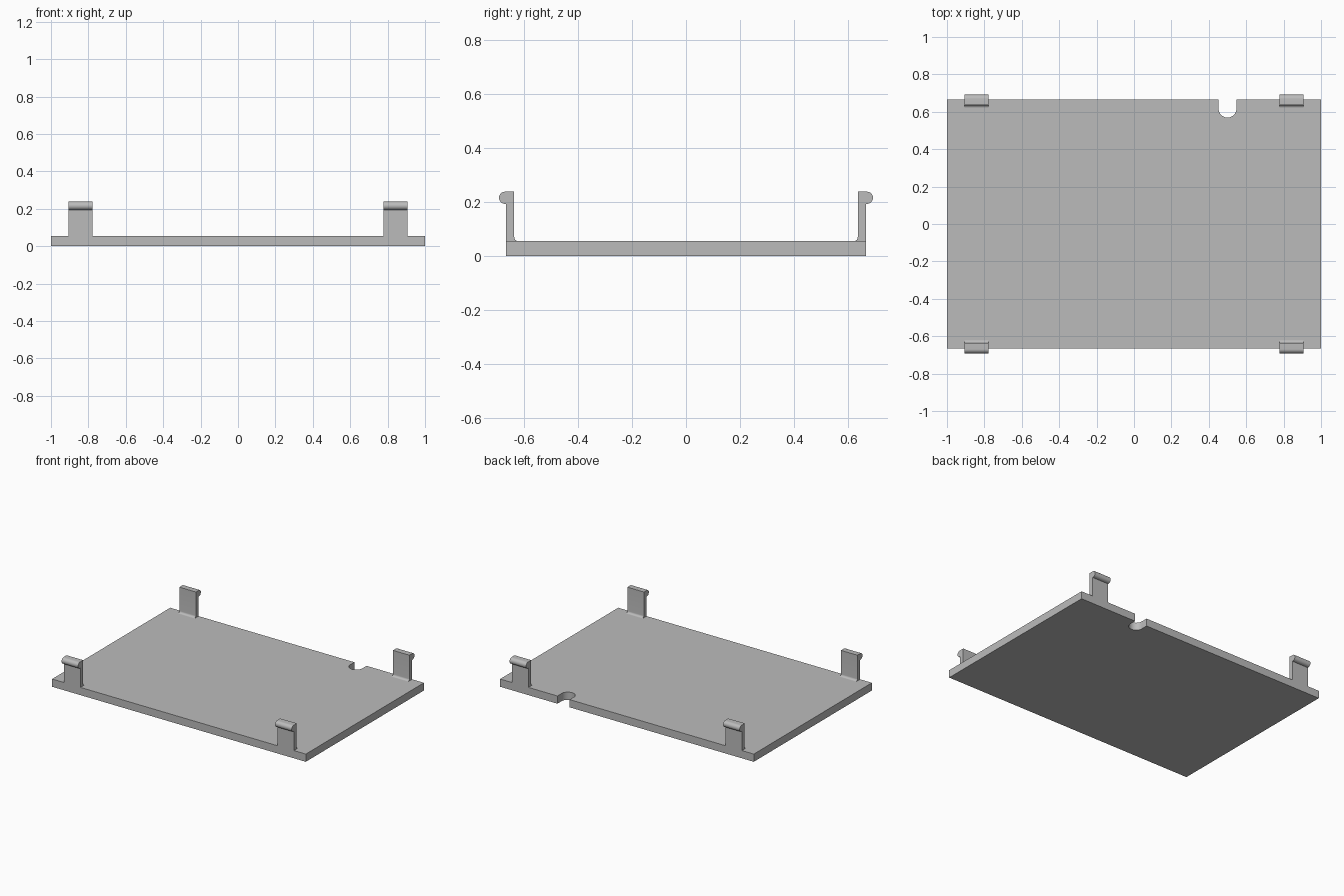
import bpy
import bmesh
from math import cos, sin, pi, radians

cube = bpy.data.objects.get("Cube")
if cube:
    bpy.data.objects.remove(cube, do_unlink=True)

grey = bpy.data.materials.new("plain grey")
grey.use_nodes = True
colour = (0.5, 0.5, 0.5, 1)
grey.diffuse_color = colour
grey.node_tree.nodes["Principled BSDF"].inputs["Base Color"].default_value = colour

HALF_Y = 0.665
THICK = 0.055


def arc(cx, cy, r, start, end, steps):
    """Points along an arc, angles in degrees."""
    angles = [radians(start + (end - start) * i / steps) for i in range(steps + 1)]
    return [(cx + r * cos(a), cy + r * sin(a)) for a in angles]


def extrude_profile(name, points, offset):
    """Solid made by sweeping a closed 3D outline along an offset."""
    bm = bmesh.new()
    face = bm.faces.new([bm.verts.new(p) for p in points])
    swept = bmesh.ops.extrude_face_region(bm, geom=[face], use_keep_orig=True)
    moved = [v for v in swept["geom"] if isinstance(v, bmesh.types.BMVert)]
    bmesh.ops.translate(bm, verts=moved, vec=offset)
    bmesh.ops.recalc_face_normals(bm, faces=bm.faces)
    mesh = bpy.data.meshes.new(name)
    bm.to_mesh(mesh)
    bm.free()
    mesh.materials.append(grey)
    obj = bpy.data.objects.new(name, mesh)
    bpy.context.collection.objects.link(obj)
    bpy.ops.object.select_all(action="DESELECT")
    obj.select_set(True)
    bpy.context.view_layer.objects.active = obj
    bpy.ops.object.shade_smooth_by_angle(angle=radians(30))
    return obj


# Base plate with a round-ended notch in the back edge
notch_r = 0.048
notch = arc(0.5, 0.617, notch_r, 0, -180, 24)
outline = [(-1, -HALF_Y), (1, -HALF_Y), (1, HALF_Y), (0.5 + notch_r, HALF_Y)]
outline += notch + [(0.5 - notch_r, HALF_Y), (-1, HALF_Y)]
extrude_profile("base_plate", [(x, y, 0) for x, y in outline], (0, 0, THICK))

# Snap clip profile: filleted foot, upright and rounded outward hook
inner, top, bead = 0.635, 0.238, 0.0225
fillet = 0.015
profile = [(HALF_Y, THICK)]
profile += arc(inner - fillet, THICK + fillet, fillet, -90, 0, 8)
profile += [(inner, top)]
profile += arc(0.669, top - bead, bead, 90, -90, 16)
profile += [(HALF_Y, top - 2 * bead)]

# Four clips, mirrored front to back and left to right
for side, sx in (("right", -1), ("left", 1)):
    for end, sy in (("front", -1), ("back", 1)):
        points = [(sx * 0.777, sy * y, z) for y, z in profile]
        extrude_profile(f"{end}_{side}_clip", points, (sx * 0.13, 0, 0))
